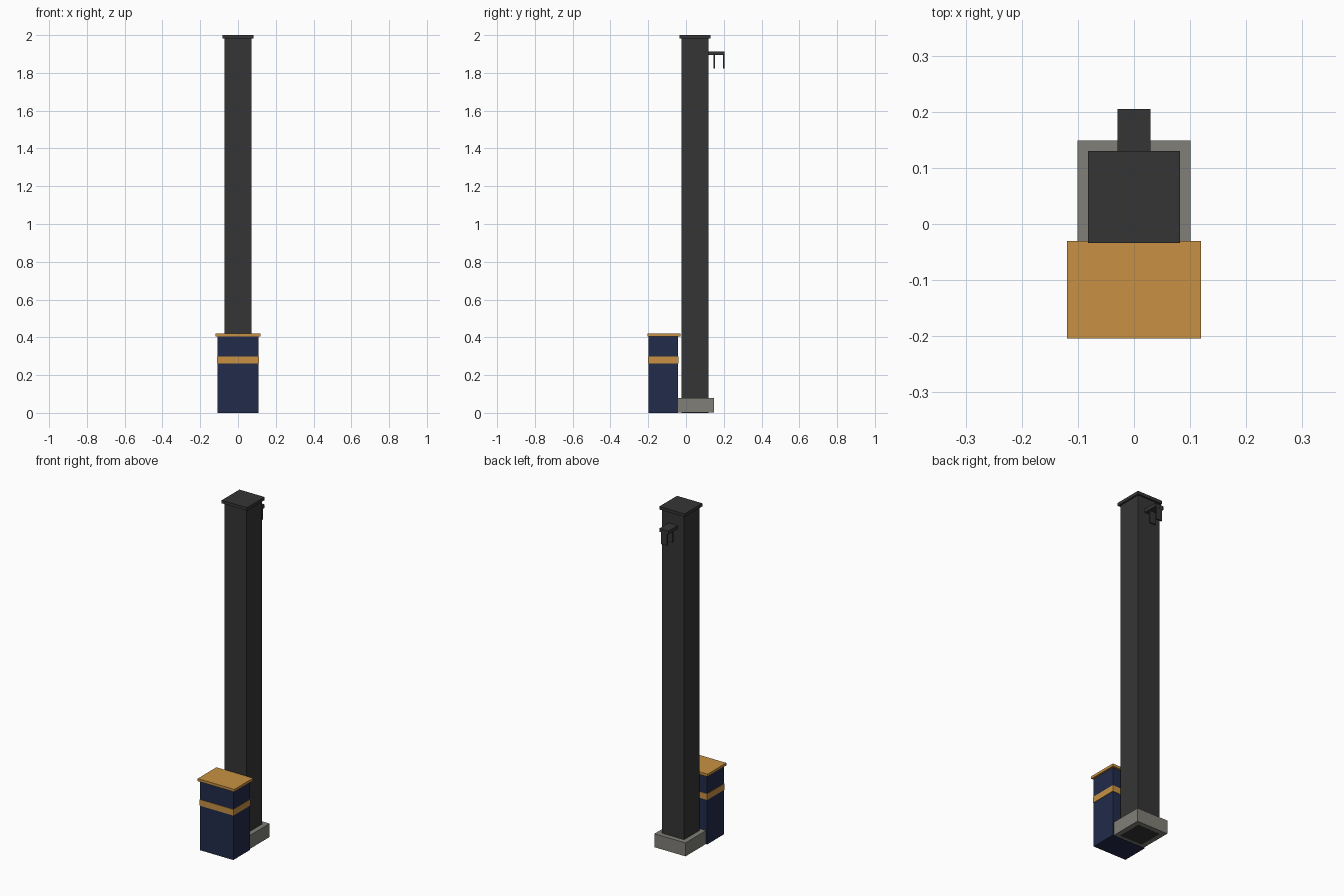
import bpy
import bmesh
from mathutils import Vector

if "Cube" in bpy.data.objects:
    bpy.data.objects.remove(bpy.data.objects["Cube"], do_unlink=True)


def material(name, rgb):
    mat = bpy.data.materials.new(name)
    mat.use_nodes = True
    mat.diffuse_color = (*rgb, 1)
    mat.node_tree.nodes["Principled BSDF"].inputs["Base Color"].default_value = (*rgb, 1)
    return mat


def box(name, mat, x, y, z):
    """Box spanning the (min, max) range given on each axis."""
    low, high = (Vector(corner) for corner in zip(x, y, z))
    bm = bmesh.new()
    bmesh.ops.create_cube(bm, size=1)
    bmesh.ops.scale(bm, vec=high - low, verts=bm.verts)
    bmesh.ops.translate(bm, vec=(low + high) / 2, verts=bm.verts)
    mesh = bpy.data.meshes.new(name)
    bm.to_mesh(mesh)
    bm.free()
    mesh.materials.append(mat)
    obj = bpy.data.objects.new(name, mesh)
    bpy.context.collection.objects.link(obj)
    return obj


def around(half, centre=0):
    return (centre - half, centre + half)


charcoal = material("charcoal metal", (0.036, 0.036, 0.036))
concrete = material("grey concrete", (0.214, 0.209, 0.186))
navy = material("navy paint", (0.016, 0.025, 0.069))
gold = material("gold paint", (0.578, 0.283, 0.056))

# Square post, its cap and footing; the post shows flush in the underside
post_y = 0.048
box("post", charcoal, around(0.072), around(0.072, post_y), (0, 1.985))
box("post_cap", charcoal, around(0.082), around(0.082, post_y), (1.982, 2))
box("footing", concrete, around(0.101), around(0.101, post_y), (0.001, 0.08))

# Bracket at the back with two hanging plates
box("bracket_arm", charcoal, around(0.029), (0.11, 0.205), (1.894, 1.914))
for label, y in (("inner", 0.149), ("outer", 0.2)):
    box(label + "_hook_plate", charcoal, around(0.02), around(0.004, y), (1.824, 1.9))

# Cabinet in front, with a lid and a painted band
cabinet_y = -0.12
box("cabinet", navy, around(0.108), around(0.078, cabinet_y), (0, 0.408))
box("cabinet_band", gold, around(0.11), around(0.08, cabinet_y), (0.262, 0.298))
box("cabinet_lid", gold, around(0.119), around(0.087, -0.117), (0.405, 0.42))
